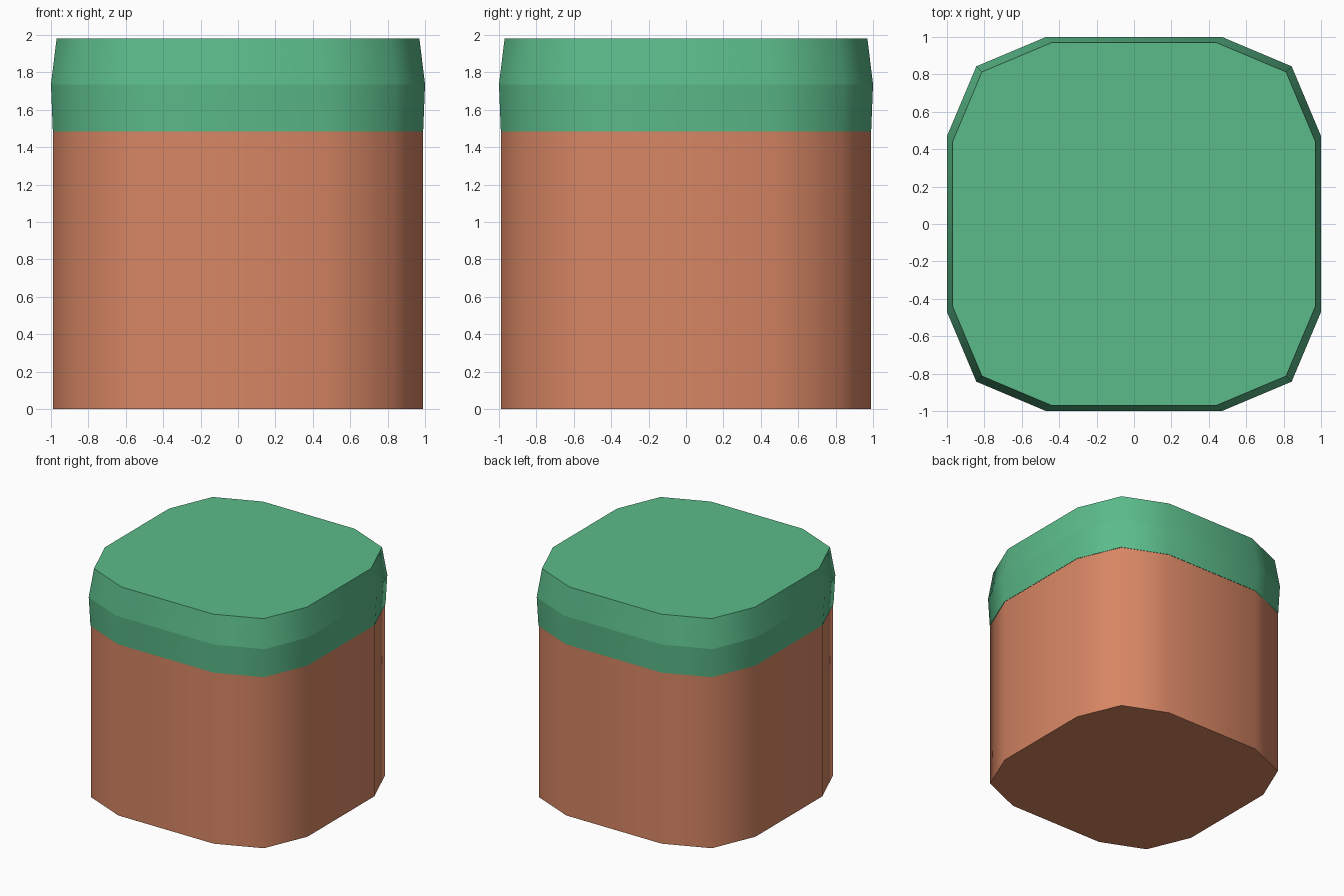
import bpy, bmesh

if "Cube" in bpy.data.objects:
    bpy.data.objects.remove(bpy.data.objects["Cube"])


def material(name, rgb):
    m = bpy.data.materials.new(name)
    m.diffuse_color = (*rgb, 1)
    m.use_nodes = True
    m.node_tree.nodes["Principled BSDF"].inputs["Base Color"].default_value = m.diffuse_color
    return m


soil = material("soil brown", (0.68, 0.238, 0.127))
grass = material("grass green", (0.105, 0.50, 0.255))


def outline(inset):
    """Twelve-sided rounded square, moved inwards by the inset."""
    quarter = [(1 - inset, 0.47 - inset), (0.843 - inset, 0.843 - inset),
               (0.47 - inset, 1 - inset)]
    points = []
    for _ in range(4):
        points += quarter
        quarter = [(-y, x) for x, y in quarter]
    return points


def block(name, levels, mat, cap_bottom=False, cap_top=False):
    """Stack of outlines given as (inset, z), joined by side walls."""
    bm = bmesh.new()
    rings = [[bm.verts.new((x, y, z)) for x, y in outline(i)] for i, z in levels]
    n = len(rings[0])
    for lo, hi in zip(rings, rings[1:]):
        for k in range(n):
            j = (k + 1) % n
            bm.faces.new((lo[k], lo[j], hi[j], hi[k])).smooth = True
    if cap_bottom:
        bm.faces.new(rings[0][::-1])
    if cap_top:
        bm.faces.new(rings[-1])
    # Creases run round each level, corners stay smooth
    for ring in rings:
        for k in range(n):
            e = bm.edges.get((ring[k], ring[(k + 1) % n]))
            e.smooth = False
    mesh = bpy.data.meshes.new(name)
    bm.to_mesh(mesh)
    bm.free()
    mesh.materials.append(mat)
    ob = bpy.data.objects.new(name, mesh)
    bpy.context.collection.objects.link(ob)
    return ob


# Soil column
block("soil_block", [(0.012, 0), (0.012, 1.485)], soil, cap_bottom=True)
# Grass cap that bulges slightly and tapers to a flat top
block("grass_top", [(0.01, 1.485), (0, 1.735), (0.03, 1.98)], grass, cap_top=True)
